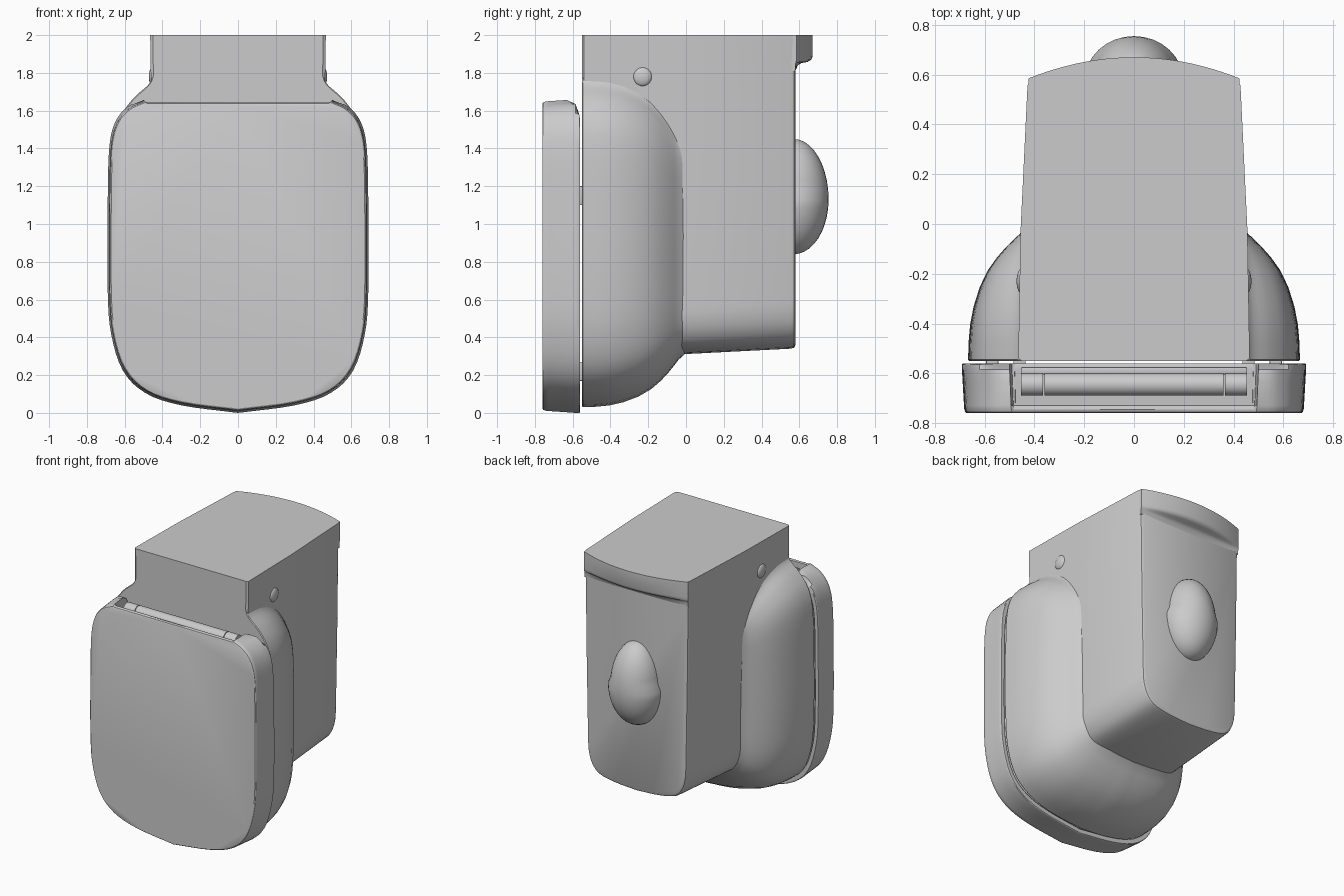
import bpy, bmesh, math
from mathutils import Vector

if "Cube" in bpy.data.objects:
    bpy.data.objects.remove(bpy.data.objects["Cube"])


def curve(pts, steps=4):
    """Catmull-Rom samples through a short list of 2D points."""
    p = [Vector(q) for q in pts]
    p = [2 * p[0] - p[1]] + p + [2 * p[-1] - p[-2]]
    out = []
    for i in range(1, len(p) - 2):
        a, b, c, d = p[i - 1:i + 3]
        for s in range(steps):
            t = s / steps
            out.append(0.5 * (2 * b + (c - a) * t + (2 * a - 5 * b + 4 * c - d) * t * t
                              + (3 * b - a - 3 * c + d) * t ** 3))
    return [(v.x, v.y) for v in out + [p[-2]]]


def mirror(half):
    """Right half ending at x = 0, completed on the left."""
    left = [(-x, z) for x, z in reversed(half) if abs(x) > 1e-6]
    return half + left


def finish(bm, name, angle=35):
    bmesh.ops.recalc_face_normals(bm, faces=bm.faces)
    me = bpy.data.meshes.new(name)
    bm.to_mesh(me)
    bm.free()
    ob = bpy.data.objects.new(name, me)
    bpy.context.collection.objects.link(ob)
    bpy.ops.object.select_all(action='DESELECT')
    ob.select_set(True)
    bpy.context.view_layer.objects.active = ob
    bpy.ops.object.shade_smooth_by_angle(angle=math.radians(angle))
    return ob


def loft(name, rings, closed=False, angle=35):
    """Skin a list of equal-length 3D rings; cap the ends unless closed."""
    bm = bmesh.new()
    vs = [[bm.verts.new(p) for p in r] for r in rings]
    n = len(vs[0])
    pairs = list(zip(vs, vs[1:])) + ([(vs[-1], vs[0])] if closed else [])
    for a, b in pairs:
        for i in range(n):
            j = (i + 1) % n
            bm.faces.new((a[i], a[j], b[j], b[i]))
    if not closed:
        bm.faces.new(vs[0])
        bm.faces.new(vs[-1])
    return finish(bm, name, angle)


def box(name, centre, size, bevel=0.008):
    bm = bmesh.new()
    bmesh.ops.create_cube(bm, size=1)
    for v in bm.verts:
        v.co = Vector([c + a * s for c, a, s in zip(centre, v.co, size)])
    bmesh.ops.bevel(bm, geom=bm.edges[:], offset=bevel, segments=2, profile=0.5, affect='EDGES')
    return finish(bm, name)


def ball(name, fn, u=32, v=20):
    bm = bmesh.new()
    bmesh.ops.create_uvsphere(bm, u_segments=u, v_segments=v, radius=1)
    for w in bm.verts:
        w.co = Vector(fn(*w.co))
    return finish(bm, name)


# Main housing: tapered block with a rounded bottom
lower = curve([(0.95, 0.62), (0.935, 0.5), (0.865, 0.41), (0.72, 0.35), (0.42, 0.322), (0, 0.31)])
housing = mirror([(1, 2), (0.99, 1.7), (0.975, 1.2)] + lower)


def housing_ring(y, w, lift, inset=0.0):
    k = (w - inset) / w
    return [(x * w * k, y, 2 if z == 2 else 1.2 + (z + lift - 1.2) * (1 - inset if z < 1.2 else 1))
            for x, z in housing]


loft("housing", [housing_ring(-0.55, 0.463, 0, 0.012), housing_ring(-0.54, 0.465, 0),
                 housing_ring(-0.03, 0.456, 0), housing_ring(0.555, 0.428, 0.03),
                 housing_ring(0.572, 0.427, 0.03, 0.006), housing_ring(0.58, 0.427, 0.03, 0.022)])

# Bowed lip along the top of the rear face
lip = []
for z, bulge in ((2, 0.085), (1.885, 0.085), (1.868, 0.077), (1.858, 0.06),
                 (1.852, 0.03), (1.84, 0.012), (1.81, 0.0)):
    xs = [0.424 * (i / 12 - 1) for i in range(25)]
    lip.append([(x, 0.579 + 0.006 * bulge / 0.085 + bulge * (1 - (x / 0.424) ** 2), z) for x in xs]
               + [(0.424, 0.5, z), (-0.424, 0.5, z)])
loft("rear_lip", lip)

# Bulging bowl flaring out of the housing
outer = mirror(curve([(0.44, 1.82), (0.468, 1.745), (0.55, 1.67), (0.62, 1.57), (0.655, 1.42),
                      (0.665, 1.1), (0.665, 0.7), (0.645, 0.42), (0.57, 0.22), (0.42, 0.105),
                      (0.22, 0.05), (0, 0.03)]))
inner = mirror(curve([(0.42, 1.46), (0.435, 1.42), (0.44, 1.37), (0.44, 1.3), (0.438, 1.2),
                      (0.436, 1.0), (0.43, 0.75), (0.42, 0.52), (0.385, 0.41), (0.3, 0.35),
                      (0.17, 0.32), (0, 0.308)]))
swell = [(0, 0.98), (0.01, 1), (0.15, 0.99), (0.28, 0.965), (0.42, 0.905), (0.57, 0.8), (0.7, 0.66),
         (0.8, 0.5), (0.88, 0.34), (0.94, 0.2), (0.98, 0.1), (1.04, 0)]
loft("bowl", [[(a + (c - a) * f, -0.55 + 0.52 * t, b + (d - b) * f)
               for (a, b), (c, d) in zip(inner, outer)] for t, f in swell])

# Lid shell with a hinge notch cut into its top edge
side = curve([(0.5, 1.66), (0.585, 1.62), (0.65, 1.54), (0.682, 1.4), (0.69, 1.1), (0.69, 0.65),
              (0.672, 0.42), (0.61, 0.225), (0.49, 0.105), (0.3, 0.04), (0, 0.0)])


def lid_ring(y, scale, notch, clamp=2.0):
    half = [(0.0, notch), (0.49, notch)] + side
    left = [(-x, z) for x, z in reversed(half) if abs(x) > 1e-6]
    return [(x * scale, y, 0.83 + (min(z, clamp) - 0.83) * scale) for x, z in half + left]


loft("lid", [lid_ring(-0.76, 0.972, 1.65), lid_ring(-0.756, 0.98, 1.655), lid_ring(-0.745, 0.986, 1.655),
             lid_ring(-0.73, 0.988, 1.65), lid_ring(-0.727, 0.988, 1.52), lid_ring(-0.63, 0.996, 1.52),
             lid_ring(-0.585, 1, 1.52, 1.635), lid_ring(-0.565, 1, 1.52, 1.58),
             lid_ring(-0.56, 0.996, 1.52, 1.55), lid_ring(-0.56, 0.96, 1.52, 1.55),
             lid_ring(-0.72, 0.955, 1.52, 1.55)], angle=30)

# Seat ring inside the lid
n = len(lid_ring(0, 1, 1.5))


def hole_ring(y):
    return [(x * 0.62, y, 0.78 + (z - 0.83) * 0.68) for x, _, z in lid_ring(y, 1, 1.52, 1.55)]


loft("seat", [lid_ring(-0.69, 0.93, 1.52, 1.55), lid_ring(-0.575, 0.94, 1.52, 1.55),
              lid_ring(-0.565, 0.925, 1.52, 1.55), hole_ring(-0.565), hole_ring(-0.69)], closed=True)

# Hinge: barrel across the notch with end caps and a back strip
def barrel(name, x0, x1, r):
    rings = [[(x, -0.645 + r * math.cos(a * math.pi / 12), 1.595 + r * math.sin(a * math.pi / 12))
              for a in range(24)] for x in (x0, x1)]
    return loft(name, rings)


barrel("hinge_barrel", -0.36, 0.36, 0.045)
for s, label in ((1, "right"), (-1, "left")):
    barrel("hinge_cap_" + label, s * 0.365, s * 0.455, 0.045)
    # Bumpers bridging the gap between seat and bowl
    for z, x in ((1.15, 0.57), (0.22, 0.46)):
        box("bumper_%s_%s" % (label, "upper" if z > 1 else "lower"),
            (s * x, -0.557, z), (0.05, 0.03, 0.1), 0.006)
    # Domed fixing plug on the housing side
    ball("side_plug_" + label,
         lambda x, y, z: (s * 0.452 + x * 0.02, -0.23 + y * 0.05, 1.78 + z * 0.05), 20, 12)
box("hinge_strip", (0, -0.59, 1.55), (0.91, 0.03, 0.1), 0.006)


# Rear boss: an egg dome, slightly wider below its ridge
def boss_shape(x, y, z):
    upper = z > 0.01
    return (x * (0.18 if upper else 0.2), 0.57 + 0.185 * y, 1.13 + z * (0.32 if upper else 0.29))


ball("rear_boss", boss_shape)
